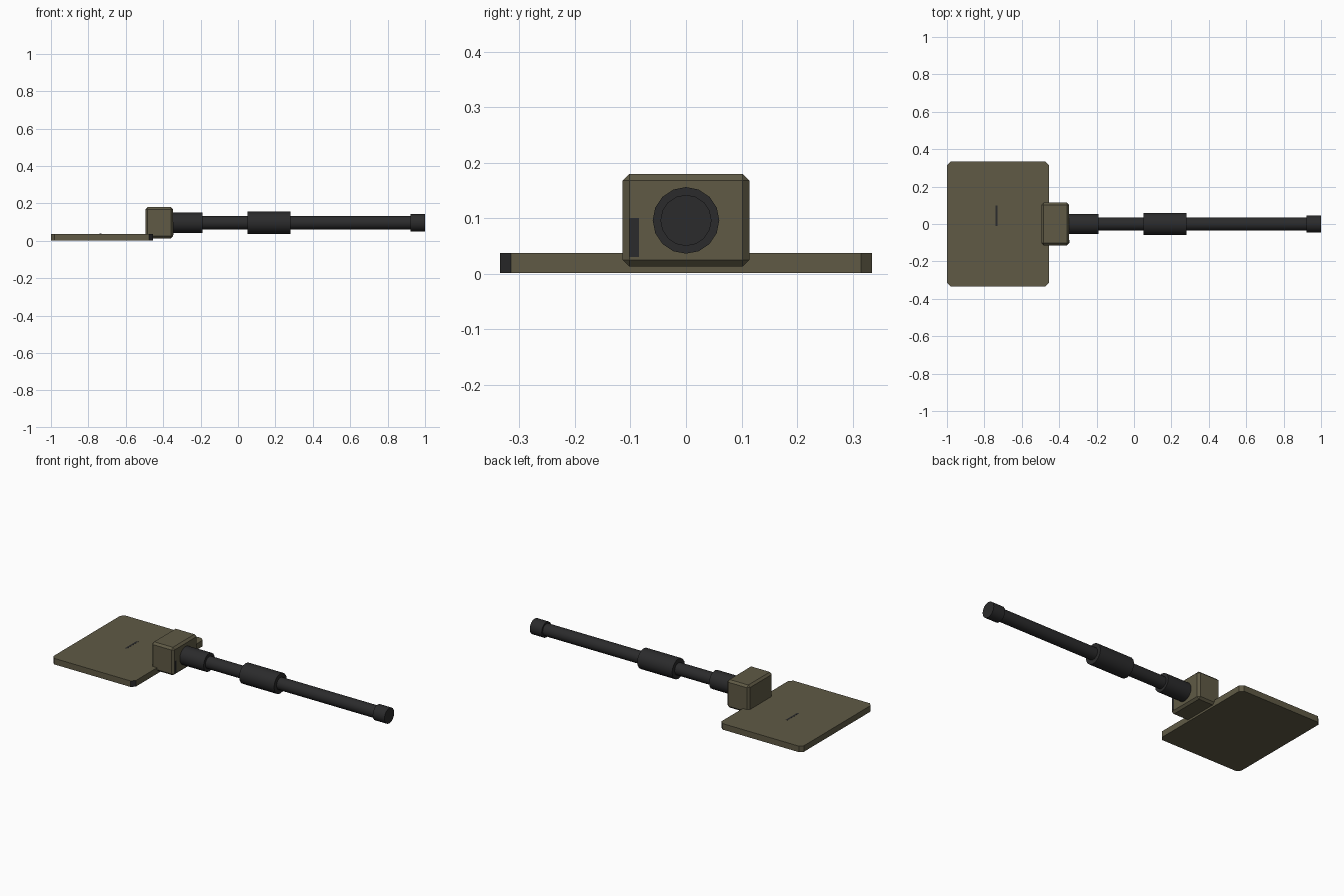
import bpy, bmesh, math
from mathutils import Matrix

if "Cube" in bpy.data.objects:
    bpy.data.objects.remove(bpy.data.objects["Cube"])


def material(name, rgb):
    m = bpy.data.materials.new(name)
    m.diffuse_color = (*rgb, 1)
    m.use_nodes = True
    m.node_tree.nodes["Principled BSDF"].inputs["Base Color"].default_value = m.diffuse_color
    return m


OLIVE = material("olive paint", (0.115, 0.102, 0.060))
DARK = material("dark gunmetal", (0.024, 0.024, 0.025))
AXIS_Z = 0.096


def finish(name, bm, *mats):
    bmesh.ops.recalc_face_normals(bm, faces=bm.faces[:])
    mesh = bpy.data.meshes.new(name)
    bm.to_mesh(mesh)
    bm.free()
    ob = bpy.data.objects.new(name, mesh)
    bpy.context.collection.objects.link(ob)
    for m in mats:
        mesh.materials.append(m)
    return ob


def box(x, y, z, bevel=0.0, vertical_only=False):
    """Box from ranges, with single-segment chamfered edges."""
    bm = bmesh.new()
    size = [b - a for a, b in (x, y, z)]
    mid = [(a + b) / 2 for a, b in (x, y, z)]
    bmesh.ops.create_cube(bm, size=1, matrix=Matrix.Translation(mid) @ Matrix.Diagonal((*size, 1)))
    if bevel:
        edges = [e for e in bm.edges if not vertical_only
                 or abs(e.verts[0].co.z - e.verts[1].co.z) > 1e-4]
        bmesh.ops.bevel(bm, geom=edges, offset=bevel, segments=1, affect='EDGES')
    return bm


def tube(name, x0, x1, r, sides=16):
    """Closed cylinder along the gun axis."""
    bm = bmesh.new()
    place = Matrix.Translation(((x0 + x1) / 2, 0, AXIS_Z)) @ Matrix.Rotation(math.pi / 2, 4, 'Y')
    bmesh.ops.create_cone(bm, cap_ends=True, segments=sides, radius1=r, radius2=r,
                          depth=x1 - x0, matrix=place)
    ob = finish(name, bm, DARK)
    bpy.context.view_layer.objects.active = ob
    ob.select_set(True)
    bpy.ops.object.shade_smooth_by_angle(angle=math.radians(35))
    ob.select_set(False)


# Flat base plate, with one dark front corner
bm = box((-1.0, -0.455), (-0.335, 0.335), (0.001, 0.037), 0.02, True)
bm.normal_update()
for f in bm.faces:
    if f.normal.x > 0.5 and f.normal.y < -0.5:
        f.material_index = 1
finish("base_plate", bm, OLIVE, DARK)

# Chamfered mantlet block
finish("mantlet", box((-0.495, -0.347), (-0.114, 0.114), (0.013, 0.18), 0.012), OLIVE)

# Small worn patches on the mantlet face and plate
finish("mantlet_mark", box((-0.348, -0.346), (-0.102, -0.085), (0.03, 0.10)), DARK)
finish("plate_mark", box((-0.741, -0.729), (-0.01, 0.10), (0.0365, 0.0375)), DARK)

# Gun: barrel with its collar, sleeve and muzzle
tube("barrel", -0.36, 0.99, 0.036)
tube("barrel_collar", -0.36, -0.19, 0.054)
tube("barrel_sleeve", 0.05, 0.28, 0.06)
tube("muzzle", 0.922, 1.0, 0.046)
